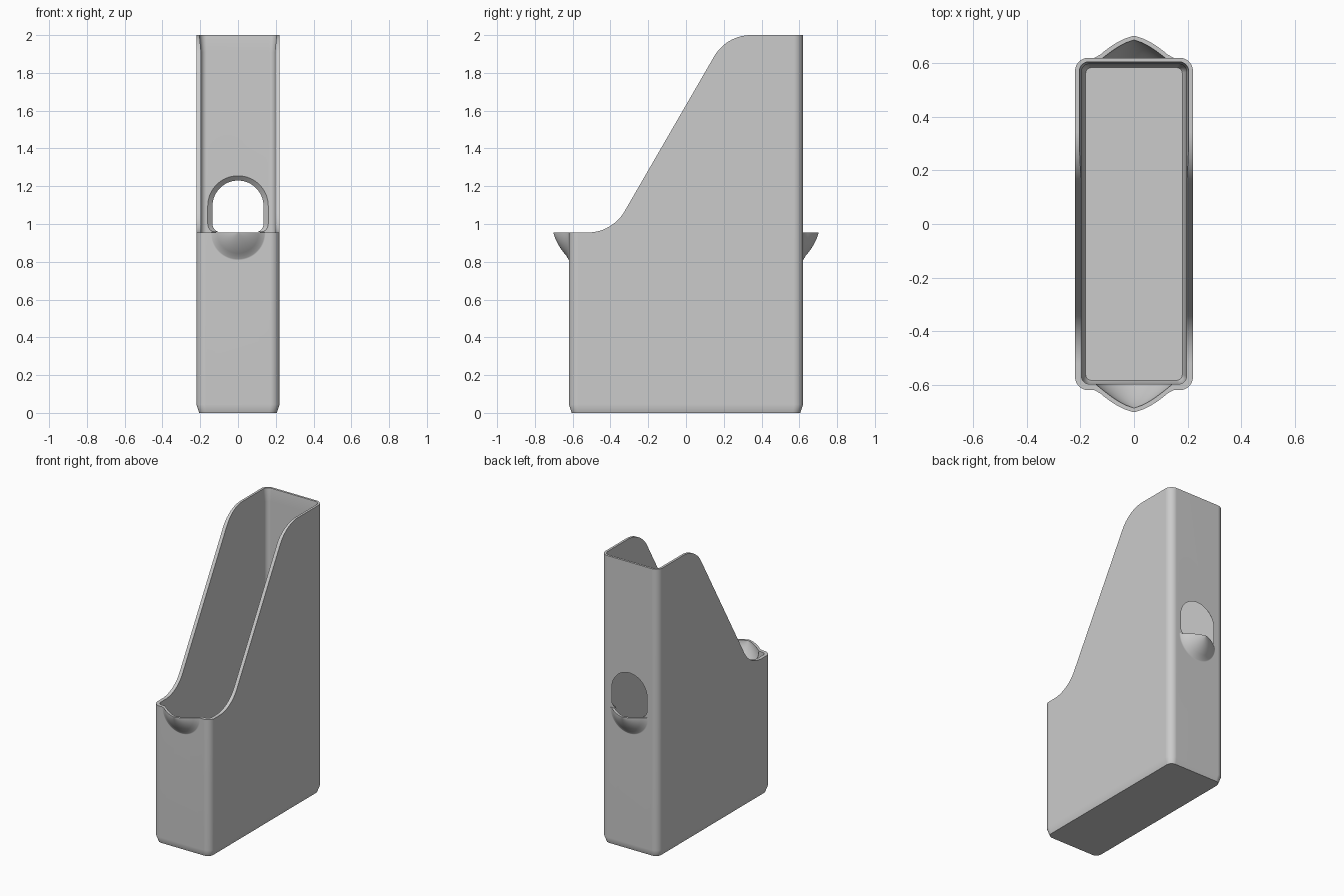
import bpy
import bmesh
from math import cos, sin, pi, radians

if "Cube" in bpy.data.objects:
    bpy.data.objects.remove(bpy.data.objects["Cube"])

grey = bpy.data.materials.new("plain grey")
grey.use_nodes = True
grey.diffuse_color = (0.6, 0.6, 0.6, 1)
grey.node_tree.nodes["Principled BSDF"].inputs["Base Color"].default_value = (0.6, 0.6, 0.6, 1)

LIP = 0.955    # height of the low front edge and the rear spout
WALL = 0.62    # half the length of the box


def loft(name, rings):
    """Closed solid through rings that share one point count."""
    bm = bmesh.new()
    loops = [[bm.verts.new(p) for p in ring] for ring in rings]
    n = len(loops[0])
    for a, b in zip(loops, loops[1:]):
        for i in range(n):
            j = (i + 1) % n
            bm.faces.new((a[i], a[j], b[j], b[i]))
    bm.faces.new(loops[0][::-1])
    bm.faces.new(loops[-1])
    bmesh.ops.recalc_face_normals(bm, faces=bm.faces)
    mesh = bpy.data.meshes.new(name)
    bm.to_mesh(mesh)
    bm.free()
    obj = bpy.data.objects.new(name, mesh)
    bpy.context.collection.objects.link(obj)
    mesh.materials.append(grey)
    return obj


def arc(cx, cy, r, start, end, steps):
    angles = [radians(start + (end - start) * i / steps) for i in range(steps + 1)]
    return [(cx + r * cos(a), cy + r * sin(a)) for a in angles]


def rounded_box(name, levels):
    """Levels are (z, half width, half length, corner radius)."""
    rings = []
    for z, hx, hy, r in levels:
        pts = []
        for k, (sx, sy) in enumerate([(1, 1), (-1, 1), (-1, -1), (1, -1)]):
            pts += arc(sx * (hx - r), sy * (hy - r), r, 90 * k, 90 * k + 90, 8)
        rings.append([(x, y, z) for x, y in pts])
    return loft(name, rings)


def bowl(name, side, z, profile, sweep):
    """Profile of (radius, depth) swept about the y direction."""
    rings = []
    for r, depth in profile:
        pts = arc(0, z, r, -180, sweep - 180, 32 if sweep == 180 else 63)
        if sweep > 180:
            pts = pts[:-1]
        rings.append([(x, side * (WALL + depth), h) for x, h in pts])
    return loft(name, rings)


def combine(target, tool, operation):
    tool.hide_render = True
    mod = target.modifiers.new(tool.name, "BOOLEAN")
    mod.object = tool
    mod.operation = operation
    mod.solver = "EXACT"
    bpy.context.view_layer.objects.active = target
    bpy.ops.object.modifier_apply(modifier=mod.name)
    bpy.data.objects.remove(tool)


# Outer shell with chamfered foot
holder = rounded_box("file_holder", [
    (0, 0.205, 0.605, 0.04), (0.045, 0.22, WALL, 0.05), (2, 0.22, WALL, 0.05)])

# Spout bulges on the front and back walls
outer = [(0.165, -0.01), (0.14, 0.004), (0.125, 0.012), (0.11, 0.025), (0.09, 0.04),
         (0.065, 0.056), (0.035, 0.071), (0.002, 0.082)]
combine(holder, bowl("front_spout", -1, LIP, outer, 360), "UNION")
combine(holder, bowl("back_spout", 1, LIP, outer, 180), "UNION")

# Cavity, flared at the rim and chamfered at the floor
combine(holder, rounded_box("cavity", [
    (0.03, 0.18, 0.583, 0.02), (0.06, 0.196, 0.597, 0.03), (1.91, 0.196, 0.597, 0.03),
    (2, 0.204, 0.605, 0.036), (2.1, 0.205, 0.606, 0.036)]), "DIFFERENCE")

# Hollow of each spout
inner = [(0.15, -0.04), (0.14, -0.02), (0.118, -0.002), (0.1, 0.012), (0.08, 0.027),
         (0.055, 0.043), (0.03, 0.056), (0.002, 0.066)]
for label, side in (("front", -1), ("back", 1)):
    combine(holder, bowl(label + "_hollow", side, LIP + 0.002, inner, 180), "DIFFERENCE")

# Sloping side cut, seen from the side
fillet = 0.225
slope = [(-1, LIP)] + arc(-0.52, LIP + fillet, fillet, -90, -30, 14)
slope += arc(0.344, 2 - fillet, fillet, 150, 90, 14)
slope += [(0.344, 2.2), (-1, 2.2)]
combine(holder, loft("slope_cut", [[(x, y, z) for y, z in slope] for x in (-1, 1)]), "DIFFERENCE")

# Arched finger hole in the back wall, widening inwards
rings = []
for y, half in ((0.57, 0.19), (WALL, 0.135), (0.66, 0.135)):
    c = 0.045
    low = LIP + 0.001 + c
    pts = arc(0, 1.095, half, 0, 180, 32)
    pts += arc(c - half, low, c, 180, 270, 8) + arc(half - c, low, c, 270, 360, 8)
    rings.append([(x, y, z) for x, z in pts])
combine(holder, loft("finger_hole", rings), "DIFFERENCE")

# Clean up and shade
bm = bmesh.new()
bm.from_mesh(holder.data)
bmesh.ops.remove_doubles(bm, verts=bm.verts, dist=0.0002)
bm.to_mesh(holder.data)
bm.free()
bpy.ops.object.select_all(action="DESELECT")
holder.select_set(True)
bpy.context.view_layer.objects.active = holder
bpy.ops.object.shade_smooth_by_angle(angle=radians(30))
weighted = holder.modifiers.new("even_shading", "WEIGHTED_NORMAL")
weighted.keep_sharp = True
